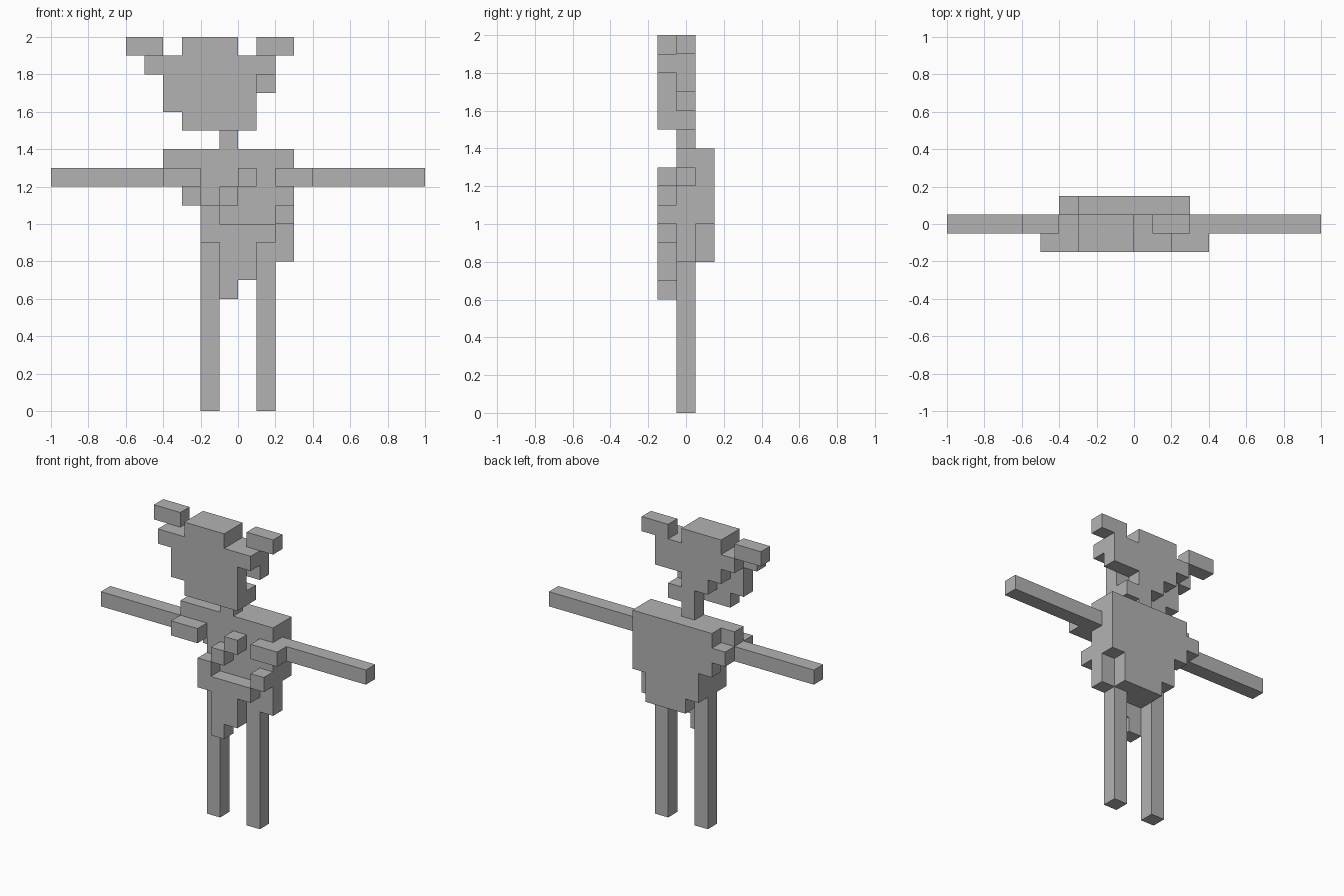
import bpy
import bmesh
from mathutils import Vector

if "Cube" in bpy.data.objects:
    bpy.data.objects.remove(bpy.data.objects["Cube"])

S = 0.1                       # edge length of one block
FRONT, MID, BACK = -1, 0, 1   # the three depth layers

grey = bpy.data.materials.new("grey")
grey.diffuse_color = (0.45, 0.45, 0.45, 1)
grey.use_nodes = True
grey.node_tree.nodes["Principled BSDF"].inputs["Base Color"].default_value = grey.diffuse_color


def blocks(*boxes):
    """Cells from boxes: (layer, x0, x1, z0, z1) in block units."""
    return {(x, y, z) for y, x0, x1, z0, z1 in boxes
            for x in range(x0, x1) for z in range(z0, z1)}


parts = {
    # face plate with stepped cheeks, and the crown
    "head_front": blocks((FRONT, -3, 0, 19, 20), (FRONT, -5, 2, 18, 19),
                         (FRONT, -4, 1, 16, 18), (FRONT, -3, 1, 15, 16)),
    "head_back": blocks((MID, -3, 0, 19, 20), (MID, -4, 2, 18, 19),
                        (MID, -3, 2, 17, 18), (MID, -2, 0, 16, 17),
                        (MID, -1, 1, 15, 16)),
    "left_ear": blocks((MID, -6, -4, 19, 20)),
    "right_ear": blocks((MID, 1, 3, 19, 20)),
    "neck": blocks((MID, -1, 0, 14, 15)),
    # body and the tapering plate behind it
    "torso": blocks((MID, -4, 3, 12, 14), (MID, -2, 3, 8, 12)),
    "back_plate": blocks((BACK, -3, 3, 13, 14), (BACK, -4, 3, 12, 13),
                         (BACK, -3, 3, 11, 12), (BACK, -2, 3, 10, 11),
                         (BACK, -2, 2, 9, 10), (BACK, -1, 2, 8, 9)),
    # limbs
    "left_arm": blocks((MID, -10, -4, 12, 13)),
    "right_arm": blocks((MID, 3, 10, 12, 13)),
    "left_leg": blocks((MID, -2, -1, 0, 8)),
    "right_leg": blocks((MID, 1, 2, 0, 8)),
    # raised blocks on the front of the body
    "left_chest_block": blocks((FRONT, -4, -2, 12, 13)),
    "right_chest_block": blocks((FRONT, 2, 4, 12, 13)),
    "belly_blocks": blocks((FRONT, 0, 1, 12, 13), (FRONT, -1, 0, 11, 12),
                           (FRONT, -2, -1, 10, 11)),
    "hip_block": blocks((FRONT, 2, 3, 10, 11)),
    "loin_plate": blocks((FRONT, -2, 2, 9, 10), (FRONT, -1, 1, 7, 9),
                         (FRONT, -1, 0, 6, 7)),
}
solid = set().union(*parts.values())


def build(name, cells):
    """Skin the cells of a part, leaving out walls between touching blocks."""
    bm = bmesh.new()
    for c in sorted(cells):
        centre = Vector((c[0] + 0.5, c[1], c[2] + 0.5))
        for axis in range(3):
            for sign in (-1, 1):
                n = [0, 0, 0]
                n[axis] = sign
                if (c[0] + n[0], c[1] + n[1], c[2] + n[2]) in solid:
                    continue
                u, v = Vector((0, 0, 0)), Vector((0, 0, 0))
                u[(axis + 1) % 3] = 0.5
                v[(axis + 2) % 3] = 0.5 * sign
                m = centre + Vector(n) * 0.5
                bm.faces.new([bm.verts.new(p * S) for p in
                              (m - u - v, m + u - v, m + u + v, m - u + v)])
    bmesh.ops.remove_doubles(bm, verts=bm.verts, dist=0.001)
    bmesh.ops.dissolve_limit(bm, angle_limit=0.01, verts=bm.verts, edges=bm.edges)
    mesh = bpy.data.meshes.new(name)
    bm.to_mesh(mesh)
    bm.free()
    mesh.materials.append(grey)
    bpy.context.collection.objects.link(bpy.data.objects.new(name, mesh))


for part_name, part_cells in parts.items():
    build(part_name, part_cells)
